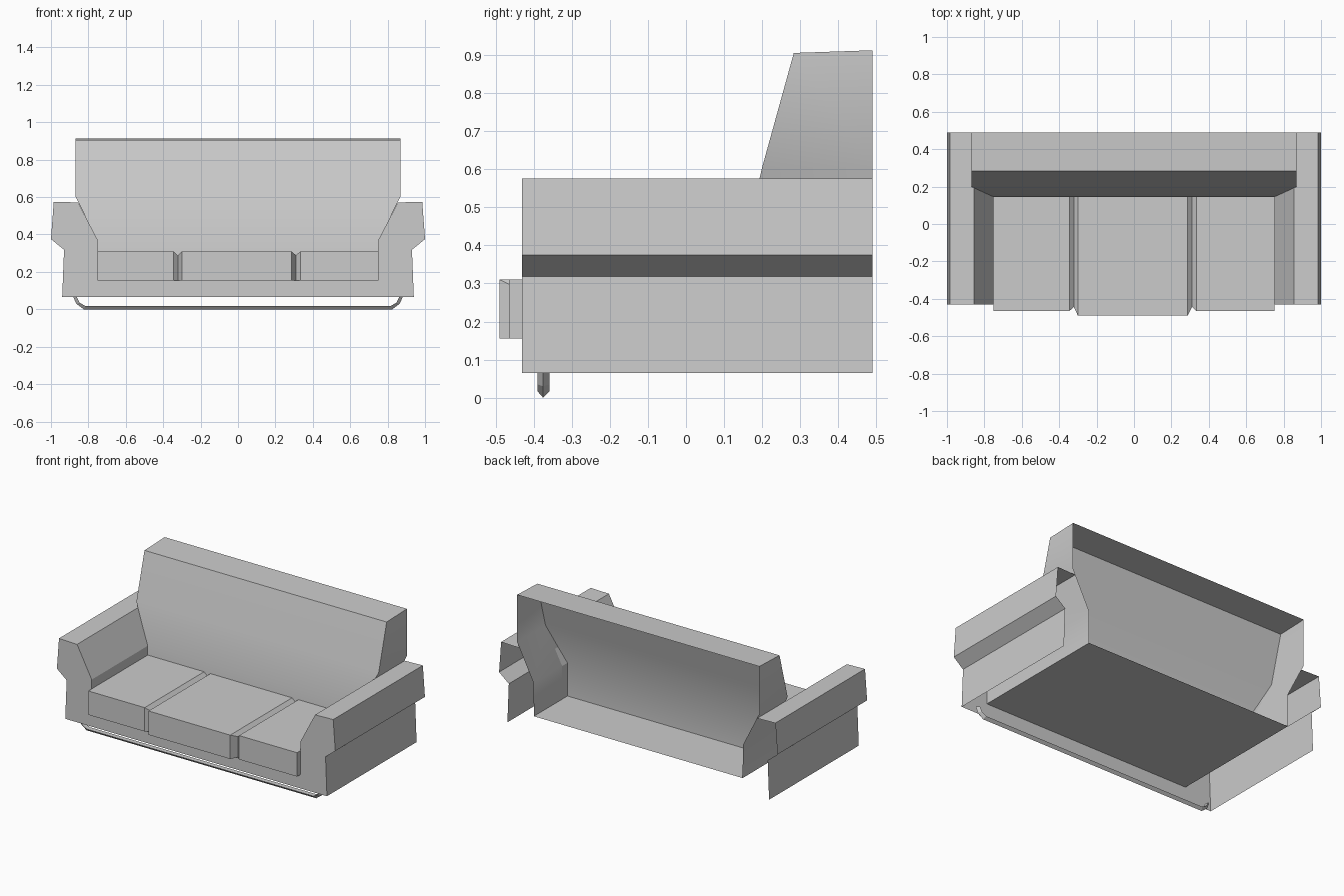
import bpy
import bmesh
from math import radians

cube = bpy.data.objects.get("Cube")
if cube:
    bpy.data.objects.remove(cube)

# Single upholstery colour
fabric = bpy.data.materials.new("light_grey_fabric")
fabric.use_nodes = True
colour = (0.6, 0.6, 0.6, 1)
fabric.diffuse_color = colour
fabric.node_tree.nodes["Principled BSDF"].inputs["Base Color"].default_value = colour

FRONT, REAR = -0.43, 0.49
SEAT_BACK = 0.145
FLOOR = 0.155


def build(name, polygons, smooth=False):
    """Make an open shell from lists of corner points, welding shared corners."""
    bm = bmesh.new()
    for poly in polygons:
        bm.faces.new([bm.verts.new(p) for p in poly])
    bmesh.ops.remove_doubles(bm, verts=bm.verts, dist=0.0005)
    bmesh.ops.recalc_face_normals(bm, faces=bm.faces)
    mesh = bpy.data.meshes.new(name)
    bm.to_mesh(mesh)
    bm.free()
    mesh.materials.append(fabric)
    obj = bpy.data.objects.new(name, mesh)
    bpy.context.collection.objects.link(obj)
    if smooth:
        bpy.ops.object.select_all(action="DESELECT")
        obj.select_set(True)
        bpy.context.view_layer.objects.active = obj
        bpy.ops.object.shade_smooth_by_angle(angle=radians(30))
    return obj


def strip(a, b):
    """Quads bridging two rows of points."""
    return [[a[i], a[i + 1], b[i + 1], b[i]] for i in range(len(a) - 1)]


def row(profile, y, side=1):
    return [(side * x, y, z) for x, z in profile]


# Frame: arm skins, front face with apron, and the floor; rear and base stay open
outer = [(0.94, 0.065), (0.93, 0.318), (1.0, 0.375), (0.985, 0.575), (0.855, 0.571)]
inner = [(0.855, 0.571), (0.75, 0.37), (0.75, FLOOR)]
frame = []
for side in (1, -1):
    frame += strip(row(outer, FRONT, side), row(outer, REAR, side))
    frame += strip(row(inner, FRONT, side), row(inner, 0.2, side))
outline = outer + inner[1:]
frame.append(row(outline, FRONT) + row(outline, FRONT, -1)[::-1])
floor_edge = [(-0.75, FLOOR), (0.75, FLOOR)]
frame += strip(row(floor_edge, FRONT), row(floor_edge, REAR))
build("sofa_frame", frame)

# Backrest: leaning front, top and sides, open behind
levels = [(0.87, 0.283, 0.905), (0.87, 0.2, 0.605),
          (0.752, SEAT_BACK, 0.37), (0.75, SEAT_BACK, FLOOR)]
fronts = {s: [(s * w, y, z) for w, y, z in levels] for s in (1, -1)}
rears = {s: [(s * w, REAR, z + (0.007 if z > 0.9 else 0)) for w, y, z in levels]
         for s in (1, -1)}
back = strip(fronts[-1], fronts[1])
for s in (1, -1):
    back += strip(fronts[s], rears[s])
back.append([fronts[-1][0], fronts[1][0], rears[1][0], rears[-1][0]])
build("backrest", back, smooth=True)


# Seat cushions with bevelled edges that form V grooves between them
def cushion(name, left, right, front):
    top = 0.31
    rows = []
    for edge, groove in (left, right):
        inset = 0.022 if edge != groove else 0
        face = [(edge, SEAT_BACK, top), (edge, front, top),
                (edge, front, FLOOR), (edge, FRONT, FLOOR)]
        seam = [(groove, SEAT_BACK, top - inset), (groove, -0.465 + inset, top - inset),
                (groove, -0.465 + inset, FLOOR), (groove, FRONT, FLOOR)]
        rows.append((face, seam))
    (lf, ls), (rf, rs) = rows
    polys = strip(lf, rf)
    for (face, seam), (edge, groove) in zip(rows, (left, right)):
        if edge != groove:
            polys += strip(face, seam)[:2]
        else:
            polys.append([face[0], face[1], face[2], (edge, SEAT_BACK, FLOOR)])
    build(name, polys)


cushion("right_cushion", (-0.75, -0.75), (-0.345, -0.322), -0.465)
cushion("middle_cushion", (-0.3, -0.322), (0.287, 0.31), -0.49)
cushion("left_cushion", (0.333, 0.31), (0.75, 0.75), -0.465)

# Front runner: a thin three-sided rail with turned-up ends
low = [(-0.88, 0.065), (-0.865, 0.03), (-0.825, 0)]
high = [(-0.862, 0.065), (-0.847, 0.035), (-0.815, 0.017)]
low += [(-x, z) for x, z in low[::-1]]
high += [(-x, z) for x, z in high[::-1]]
edges = [row(low, -0.375), row(high, -0.39), row(high, -0.358)]
rail = []
for i in range(3):
    rail += strip(edges[i], edges[(i + 1) % 3])
build("front_runner", rail)
